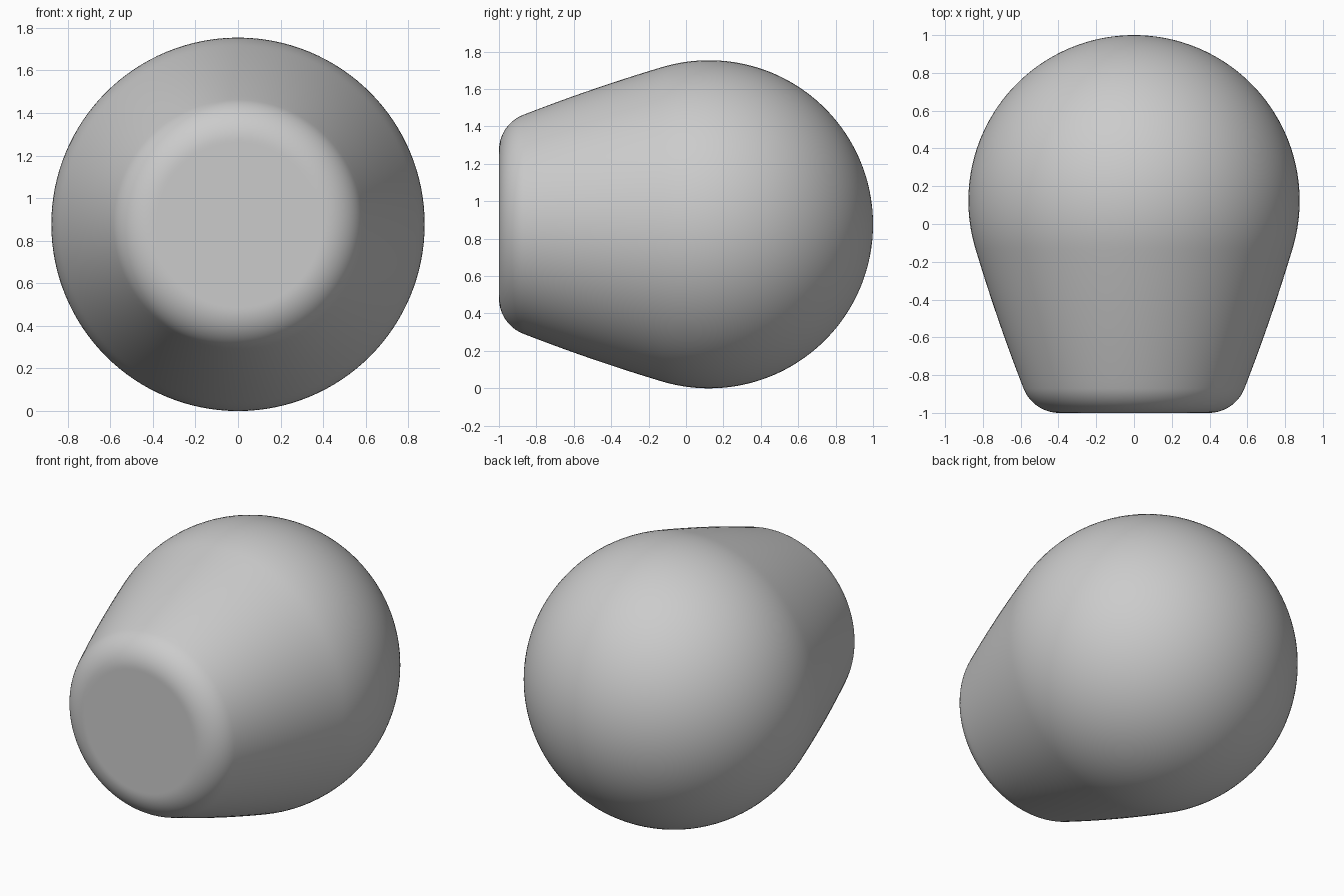
import bpy, bmesh
from math import sin, cos, atan2, pi, hypot
from mathutils import Vector
from mathutils.geometry import interpolate_bezier

if "Cube" in bpy.data.objects:
    bpy.data.objects.remove(bpy.data.objects["Cube"], do_unlink=True)

SEGMENTS = 128
RADIUS = 0.877           # dome radius, also the axis height
DOME_Y = 1 - RADIUS      # dome centre
FILLET = 0.204
FILLET_R = 0.395         # radius of the flat front face


def arc(cy, cr, radius, start, end, steps):
    """Points (y, r) on an arc; angle 0 points outward, pi/2 to the back."""
    angles = [start + (end - start) * i / steps for i in range(steps + 1)]
    return [Vector((cy + radius * sin(a), cr + radius * cos(a))) for a in angles]


# Profile: flat face, rounded rim, gently swelling neck, round dome
rim_slope = atan2(0.39, 1)
dome_slope = atan2(0.30, 1)
rim = arc(FILLET - 1, FILLET_R, FILLET, -pi / 2, -rim_slope, 16)
dome = arc(DOME_Y, 0, RADIUS, -dome_slope, pi / 2, 56)
reach = hypot(*(dome[0] - rim[-1])) / 3
handle_a = rim[-1] + reach * Vector((cos(rim_slope), sin(rim_slope)))
handle_b = dome[0] - reach * Vector((cos(dome_slope), sin(dome_slope)))
neck = interpolate_bezier(rim[-1], handle_a, handle_b, dome[0], 18)
neck = [Vector(p[:2]) for p in neck]
profile = [Vector((-1, 0)), Vector((-1, FILLET_R - 0.01))] + rim + neck[1:-1] + dome

# Revolve the profile around the front-to-back axis
bm = bmesh.new()
verts = [bm.verts.new((p.y, p.x, RADIUS)) for p in profile]
edges = [bm.edges.new(pair) for pair in zip(verts, verts[1:])]
bmesh.ops.spin(bm, geom=verts + edges, cent=(0, 0, RADIUS), axis=(0, 1, 0),
               angle=2 * pi, steps=SEGMENTS)
bmesh.ops.remove_doubles(bm, verts=bm.verts, dist=0.0005)
bmesh.ops.recalc_face_normals(bm, faces=bm.faces)
mesh = bpy.data.meshes.new("bulb_body")
bm.to_mesh(mesh)
bm.free()
body = bpy.data.objects.new("bulb_body", mesh)
bpy.context.collection.objects.link(body)

# Single grey material
grey = bpy.data.materials.new("plain grey")
grey.use_nodes = True
grey.diffuse_color = (0.6, 0.6, 0.6, 1)
grey.node_tree.nodes["Principled BSDF"].inputs["Base Color"].default_value = (0.6, 0.6, 0.6, 1)
mesh.materials.append(grey)

bpy.ops.object.select_all(action='DESELECT')
body.select_set(True)
bpy.context.view_layer.objects.active = body
bpy.ops.object.shade_smooth_by_angle(angle=pi / 6)
